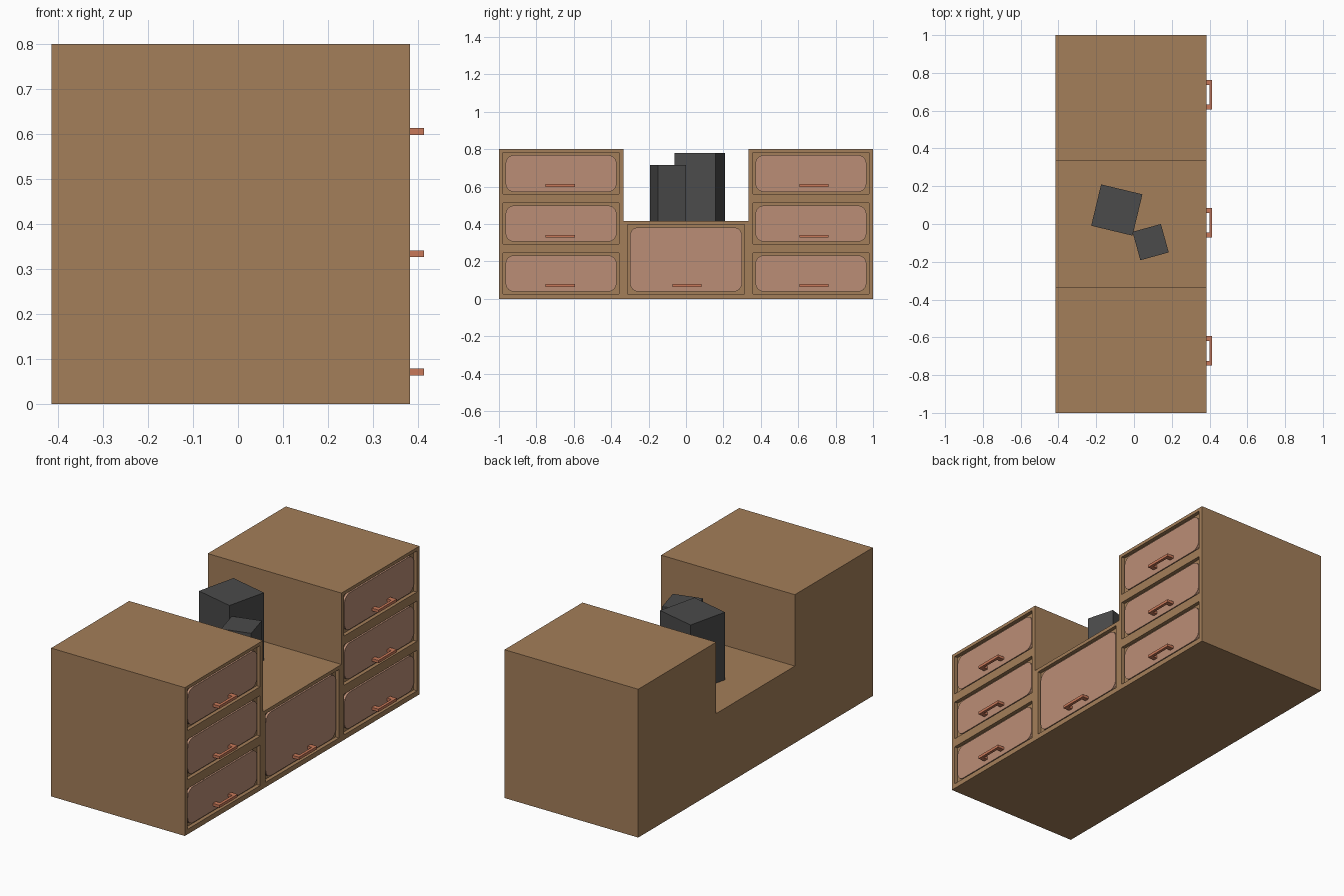
import bpy, bmesh, math
from mathutils import Matrix

if "Cube" in bpy.data.objects:
    bpy.data.objects.remove(bpy.data.objects["Cube"])

FRONT, BACK = 0.383, -0.415      # drawer face and rear of the cabinet
RECESS, PANEL = 0.02, 0.012      # opening depth, panel thickness


def material(name, rgb):
    m = bpy.data.materials.new(name)
    m.diffuse_color = (*rgb, 1)
    m.use_nodes = True
    m.node_tree.nodes["Principled BSDF"].inputs["Base Color"].default_value = m.diffuse_color
    return m


WOOD = material("wood", (0.37, 0.21, 0.10))
PINK = material("drawer_front", (0.50, 0.27, 0.18))
COPPER = material("copper", (0.58, 0.19, 0.10))
DARK = material("dark_grey", (0.07, 0.07, 0.07))


def prism(name, pts, lo, hi, mat, axis="X"):
    """Extrude a closed 2D outline from lo to hi along X (points are y,z) or Z (points are x,y)."""
    bm = bmesh.new()
    place = (lambda p: (lo, p[0], p[1])) if axis == "X" else (lambda p: (p[0], p[1], lo))
    face = bm.faces.new([bm.verts.new(place(p)) for p in pts])
    ext = bmesh.ops.extrude_face_region(bm, geom=[face])
    verts = [v for v in ext["geom"] if isinstance(v, bmesh.types.BMVert)]
    d = hi - lo
    bmesh.ops.translate(bm, verts=verts, vec=(d, 0, 0) if axis == "X" else (0, 0, d))
    bmesh.ops.recalc_face_normals(bm, faces=bm.faces)
    mesh = bpy.data.meshes.new(name)
    bm.to_mesh(mesh)
    bm.free()
    ob = bpy.data.objects.new(name, mesh)
    bpy.context.collection.objects.link(ob)
    if mat:
        mesh.materials.append(mat)
    return ob


def rect(y0, y1, z0, z1):
    return [(y0, z0), (y1, z0), (y1, z1), (y0, z1)]


def round_rect(y0, y1, z0, z1, r, n=6):
    pts = []
    for k, (cy, cz) in enumerate([(y1 - r, z1 - r), (y0 + r, z1 - r), (y0 + r, z0 + r), (y1 - r, z0 + r)]):
        for i in range(n + 1):
            a = math.pi / 2 * (k + i / n)
            pts.append((cy + r * math.cos(a), cz + r * math.sin(a)))
    return pts


# cabinet body: U-shaped profile
body = prism("cabinet_body", [(-1, 0), (1, 0), (1, 0.8), (0.335, 0.8), (0.335, 0.415),
                              (-0.335, 0.415), (-0.335, 0.8), (-1, 0.8)], BACK, FRONT, WOOD)

# openings: centre y, half width, bottom z, top z, handle z
openings = [(0.0, 0.313, 0.027, 0.396, 0.071)]
for s in (-1, 1):
    for z0, z1, hz in ((0.027, 0.246, 0.071), (0.294, 0.512, 0.334), (0.56, 0.782, 0.606)):
        openings.append((s * 0.668, 0.31, z0, z1, hz))

for i, (cy, hw, z0, z1, hz) in enumerate(openings):
    # recess in the front
    cut = prism(f"recess_cutter_{i}", rect(cy - hw, cy + hw, z0, z1), FRONT - RECESS, FRONT + 0.1, None)
    cut.hide_render = True
    cut.hide_viewport = True
    mod = body.modifiers.new(f"recess_{i}", "BOOLEAN")
    mod.operation = "DIFFERENCE"
    mod.solver = "EXACT"
    mod.object = cut
    # rounded drawer front
    m = 0.0135
    base = FRONT - RECESS
    prism(f"drawer_front_{i}", round_rect(cy - hw + m, cy + hw - m, z0 + m - 0.002, z1 - m, 0.045),
          base - 0.003, base + PANEL, PINK)
    # bracket handle
    hy, w, t = cy * 1.015 + 0.006, 0.078, 0.026
    x0, x1, bar = base + PANEL - 0.003, 0.414, 0.399
    prism(f"handle_{i}", [(x0, hy - w), (x1, hy - w), (x1, hy + w), (x0, hy + w),
                          (x0, hy + w - t), (bar, hy + w - t), (bar, hy - w + t), (x0, hy - w + t)],
          hz - 0.0075, hz + 0.0075, COPPER, "Z")

# two dark boxes standing on the middle section
for name, x, y, size, top, ang in (("tall_box", -0.091, 0.074, 0.225, 0.78, -13.5),
                                   ("short_box", 0.088, -0.096, 0.156, 0.715, 15.5)):
    h = size / 2
    ob = prism(name, rect(-h, h, -h, h), 0.415, top, DARK, "Z")
    ob.data.transform(Matrix.Translation((x, y, 0)) @ Matrix.Rotation(math.radians(ang), 4, "Z"))
